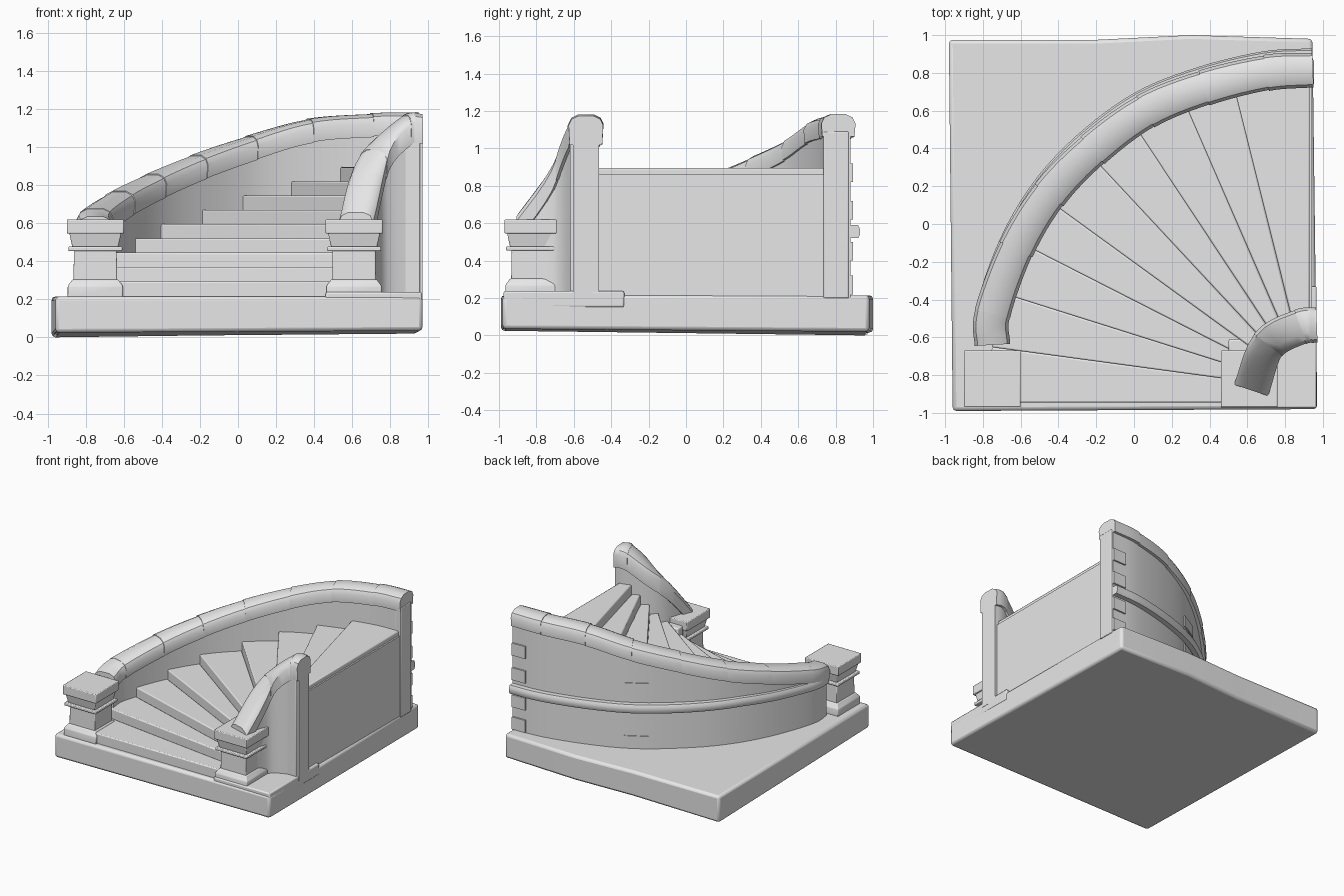
import bpy, bmesh, math
from mathutils import Vector

cube = bpy.data.objects.get("Cube")
if cube:
    bpy.data.objects.remove(cube, do_unlink=True)

stone = bpy.data.materials.new("grey stone")
stone.use_nodes = True
GREY = (0.8, 0.8, 0.8, 1)
stone.diffuse_color = GREY
stone.node_tree.nodes["Principled BSDF"].inputs["Base Color"].default_value = GREY
parts = []


def loft(name, rings, bevel=0.0):
    """Closed solid skinned through rings of equal point count."""
    bm = bmesh.new()
    loops = [[bm.verts.new(p) for p in ring] for ring in rings]
    n = len(loops[0])
    for a, b in zip(loops, loops[1:]):
        for i in range(n):
            j = (i + 1) % n
            bm.faces.new((a[i], a[j], b[j], b[i]))
    bm.faces.new(loops[0][::-1])
    bm.faces.new(loops[-1])
    bmesh.ops.recalc_face_normals(bm, faces=bm.faces)
    mesh = bpy.data.meshes.new(name)
    bm.to_mesh(mesh)
    bm.free()
    mesh.materials.append(stone)
    ob = bpy.data.objects.new(name, mesh)
    bpy.context.scene.collection.objects.link(ob)
    if bevel:
        mod = ob.modifiers.new("worn edges", "BEVEL")
        mod.width = bevel
        mod.segments = 2
        mod.limit_method = "ANGLE"
    parts.append(ob)
    return ob


def prism(name, outline, z0, z1, bevel=0.0):
    return loft(name, [[(x, y, z) for x, y in outline] for z in (z0, z1)], bevel)


def box(name, x0, x1, y0, y1, z0, z1, bevel=0.0):
    return prism(name, [(x0, y0), (x1, y0), (x1, y1), (x0, y1)], z0, z1, bevel)


def smooth_path(points, steps):
    """Catmull-Rom curve through the points."""
    p = [Vector(q) for q in points]
    p = [2 * p[0] - p[1]] + p + [2 * p[-1] - p[-2]]
    out = []
    for a, b, c, d in zip(p, p[1:], p[2:], p[3:]):
        for i in range(steps):
            t = i / steps
            out.append(0.5 * (2 * b + (c - a) * t + (2 * a - 5 * b + 4 * c - d) * t * t
                              + (3 * b - a - 3 * c + d) * t ** 3))
    return out + [p[-2]]


def sweep(name, path, section, lo=0, hi=None):
    """Sweep an upright section(t, top) of (outward, z) pairs along part of a path."""
    hi = len(path) - 1 if hi is None else hi
    rings = []
    for i in range(lo, hi + 1):
        d = path[min(i + 1, len(path) - 1)] - path[max(i - 1, 0)]
        out = Vector((-d.y, d.x, 0)).normalized()
        t = (i - lo) / (hi - lo)
        rings.append([(path[i].x + out.x * o, path[i].y + out.y * o, z)
                      for o, z in section(t, path[i].z)])
    return loft(name, rings)


def slab_section(inner, outer, drop=0.09):
    return lambda t, top: [(inner, 0.2), (outer, 0.2), (outer, top - drop), (inner, top - drop)]


def rail_section(depth, flare):
    half = [(0.088, -depth), (0.094, -0.055), (0.078, -0.022), (0.04, -0.004)]
    profile = half + [(-o, z) for o, z in reversed(half)]
    return lambda t, top: [(o * (1 + flare * (0.5 - t)), top + z + flare * 0.1 * (0.5 - t))
                           for o, z in profile]


# Base slab, uneven below, with a raised corner
outline = [(-0.96, -0.99), (0.97, -0.98), (0.945, 0.98), (0.3, 1.0), (-0.2, 0.975), (-0.98, 0.975)]
under = [0.025, 0.035, 0.02, 0.015, 0.01, 0.0]
loft("base_slab", [[(x, y, z) for (x, y), z in zip(outline, under)],
                   [(x, y, 0.215) for x, y in outline]], 0.02)
box("raised_corner", 0.46, 0.967, -0.975, -0.33, 0.15, 0.238, 0.01)

# Outer curved wall path, z is the handrail top
outer = smooth_path([(-0.75, -0.64, 0.64), (-0.75, -0.476, 0.68), (-0.625, -0.135, 0.77),
                     (-0.45, 0.153, 0.86), (-0.22, 0.39, 0.96), (0.06, 0.595, 1.06),
                     (0.37, 0.72, 1.15), (0.70, 0.80, 1.18), (0.947, 0.815, 1.19)], 6)
last = len(outer) - 1
sweep("outer_wall", outer, slab_section(-0.075, 0.065))
for i in range(1, 8):
    sweep("outer_rail_stone", outer, rail_section(0.125, 0.05), i * 6, i * 6 + 6)
sweep("rail_collar", outer, rail_section(0.12, 0.0), 0, 6)


# Half-round band along the outside of the wall
def band_section(t, top):
    z, reach = 0.51 + 0.045 * min(1, 3 * t), 0.085 + 0.03 * min(1, 2 * t)
    return [(0.05, z - 0.035), (reach - 0.01, z - 0.035), (reach, z - 0.015),
            (reach, z + 0.015), (reach - 0.01, z + 0.035), (0.05, z + 0.035)]


sweep("wall_band", outer, band_section)


# Quoin blocks at the wall end and at the middle seam
def quoins(lo, hi):
    for z in (0.22, 0.4, 0.62, 0.82):
        sweep("quoin", outer, lambda t, top: [(0.04, z), (0.078, z), (0.078, z + 0.1),
                                              (0.04, z + 0.1)], lo, hi)


quoins(last - 3, last)
for z in (0.23, 0.42, 0.66):
    sweep("seam_quoin", outer, lambda t, top: [(0.04, z), (0.072, z), (0.072, z + 0.09),
                                               (0.04, z + 0.09)], 28, 31)

# Winding steps fanned around a pivot
PIVOT = Vector((0.93, -0.88, 0))


def fan_point(angle, r):
    return (PIVOT.x - r * math.cos(angle), PIVOT.y + r * math.sin(angle))


polar = []
for p in outer:
    d = p - PIVOT
    polar.append((math.atan2(d.y, -d.x), math.hypot(d.x, d.y)))


def wall_radius(angle):
    for (a, ra), (b, rb) in zip(polar, polar[1:]):
        if a <= angle <= b:
            return ra + (rb - ra) * (angle - a) / (b - a)
    return polar[0][1] if angle < polar[0][0] else polar[-1][1]


edges = [math.radians(a) for a in (-2, 7.7, 17.5, 27, 36, 47, 56.5, 66.5, 76, 90)]
for i, (a, b) in enumerate(zip(edges, edges[1:])):
    fan = [a + (b - a) * k / 4 for k in range(5)]
    shape = [fan_point(s, wall_radius(s)) for s in fan]
    shape += [fan_point(s, 0.33) for s in reversed(fan)]
    prism("step", shape, 0.2, 0.295 + 0.075 * i, 0.008)
box("first_step_front", -0.75, 0.6, -0.945, -0.84, 0.2, 0.295, 0.008)

# Inner curved wall and its steep handrail
inner = smooth_path([(0.62, -0.88, 0.66), (0.71, -0.64, 0.99), (0.88, -0.545, 1.17),
                     (0.968, -0.535, 1.18)], 5)
sweep("inner_wall", inner, slab_section(-0.07, 0.07, 0.12))
for i in range(3):
    sweep("inner_rail_stone", inner, rail_section(0.16, 0.03), i * 5, i * 5 + 5)

# Side wall panel between two end posts
box("side_panel", 0.9, 0.942, -0.5, 0.75, 0.2, 0.86)
box("side_post", 0.86, 0.957, -0.62, -0.48, 0.2, 1.04, 0.006)
box("end_post", 0.9, 0.952, 0.735, 0.87, 0.2, 1.09, 0.006)

# Pedestals: base, shaft, ring, flared neck and cap
tiers = [("pedestal_base", [(0.145, 0.21), (0.145, 0.27), (0.12, 0.305)]),
         ("pedestal_shaft", [(0.115, 0.28), (0.112, 0.46)]),
         ("pedestal_ring", [(0.142, 0.453), (0.142, 0.477)]),
         ("pedestal_neck", [(0.12, 0.47), (0.138, 0.555)]),
         ("pedestal_cap", [(0.15, 0.545), (0.15, 0.62)])]
for cx in (-0.75, 0.61):
    for name, levels in tiers:
        loft(name, [[(cx + sx * h, -0.82 + sy * h, z)
                     for sx, sy in ((-1, -1), (1, -1), (1, 1), (-1, 1))]
                    for h, z in levels], 0.006)
box("inner_collar", 0.5, 0.62, -0.68, -0.61, 0.2, 0.58, 0.01)

# Smooth shading with sharp stone edges
bpy.ops.object.select_all(action="DESELECT")
for ob in parts:
    ob.select_set(True)
bpy.context.view_layer.objects.active = parts[0]
bpy.ops.object.shade_smooth_by_angle(angle=math.radians(38))
